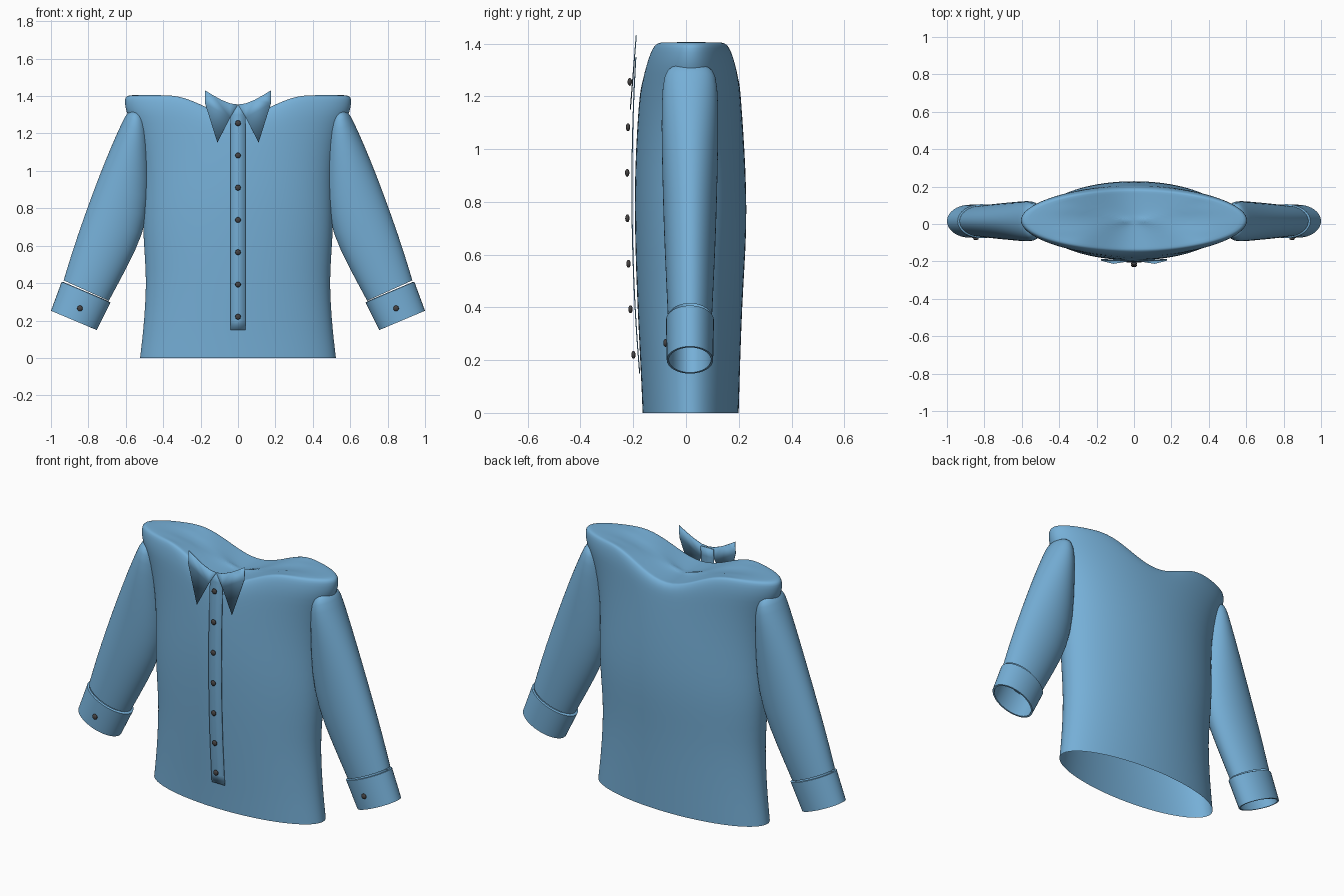
import bpy, bmesh
from math import sin, cos, pi, radians
from mathutils import Vector

if "Cube" in bpy.data.objects:
    bpy.data.objects.remove(bpy.data.objects["Cube"])


def material(name, colour):
    m = bpy.data.materials.new(name)
    m.use_nodes = True
    m.diffuse_color = (*colour, 1)
    m.node_tree.nodes["Principled BSDF"].inputs["Base Color"].default_value = (*colour, 1)
    return m


BLUE = material("shirt_blue", (0.18, 0.43, 0.68))
DARK = material("button_grey", (0.06, 0.055, 0.055))


def finish(name, bm, mat, angle=40, subdivide=0):
    bmesh.ops.recalc_face_normals(bm, faces=bm.faces)
    mesh = bpy.data.meshes.new(name)
    bm.to_mesh(mesh)
    bm.free()
    mesh.materials.append(mat)
    ob = bpy.data.objects.new(name, mesh)
    bpy.context.collection.objects.link(ob)
    bpy.ops.object.select_all(action="DESELECT")
    ob.select_set(True)
    bpy.context.view_layer.objects.active = ob
    bpy.ops.object.shade_smooth_by_angle(angle=radians(angle))
    if subdivide:
        ob.modifiers.new("Smooth", "SUBSURF").levels = subdivide
        ob.modifiers["Smooth"].render_levels = subdivide
    return ob


def loft(rings, cap_end=False):
    """Skin a list of equal closed rings of points."""
    bm = bmesh.new()
    loops = [[bm.verts.new(p) for p in ring] for ring in rings]
    n = len(loops[0])
    for a, b in zip(loops, loops[1:]):
        for i in range(n):
            j = (i + 1) % n
            bm.faces.new((a[i], a[j], b[j], b[i]))
    if cap_end:
        bm.faces.new(loops[-1])
    return bm


# Torso: height, half width, front y, back y
TORSO = [(0, .525, -.165, .20), (.1, .513, -.169, .203), (.2, .503, -.174, .206),
         (.4, .49, -.184, .213), (.55, .5, -.19, .222), (.7, .51, -.194, .23),
         (.85, .508, -.195, .229), (1.0, .508, -.19, .222), (1.15, .53, -.182, .213),
         (1.26, .57, -.175, .207), (1.32, .602, -.168, .203), (1.37, .607, -.158, .196),
         (1.395, .604, -.148, .187)]


def neck_dip(x, z):
    """Neckline lowers at the centre, fading out down the chest."""
    fade = min(1, max(0, (z - 1.0) / .4)) ** 2
    return .115 * fade * (.5 + .5 * cos(pi * min(1, abs(x) / .37)))


def torso_ring(z, a, front, back, n=48):
    mid, half = (front + back) / 2, (back - front) / 2
    ring = []
    for i in range(n):
        t = 2 * pi * i / n
        x = a * cos(t)
        ring.append((x, mid + half * sin(t), z - neck_dip(x, z)))
    return ring


rings = [torso_ring(*level) for level in TORSO]
for k in (.97, .9, .65, .35, .08):          # closed top over the shoulders
    rings.append(torso_ring(1.405, .605 * k, .02 - .165 * k, .02 + .165 * k))
finish("torso", loft(rings, cap_end=True), BLUE, 60, 1)


def tube_ring(side, inner, outer, depth, y=.015, n=32):
    """Oval section between an inner and an outer point seen from the front."""
    i, o = Vector(inner), Vector(outer)
    mid, half = (i + o) / 2, (o - i) / 2
    ring = []
    for k in range(n):
        t = 2 * pi * k / n
        p = mid + half * cos(t)
        ring.append((side * p.x, y + depth * sin(t), p.y))
    return ring


# Sleeve sections: inner point, outer point, half depth
SLEEVE = [((.53, 1.315), (.565, 1.32), .05), ((.495, 1.295), (.592, 1.315), .09),
          ((.475, 1.22), (.617, 1.265), .106), ((.47, 1.05), (.675, 1.14), .109),
          ((.47, .85), (.752, .95), .105), ((.505, .66), (.825, .75), .1),
          ((.595, .48), (.885, .575), .092), ((.69, .305), (.933, .415), .084)]
# Cuff wall from its upper lip, down the outside and back up inside
CUFF = [((.695, .305), (.932, .405), .082), ((.682, .295), (.943, .407), .091),
        ((.755, .149), (1.0, .252), .088), ((.765, .153), (.99, .248), .08),
        ((.7, .29), (.93, .39), .08)]


def button(name, x, y, z):
    bm = bmesh.new()
    bmesh.ops.create_uvsphere(bm, u_segments=16, v_segments=8, radius=.015)
    bmesh.ops.scale(bm, vec=(1, .55, 1), verts=bm.verts)
    bmesh.ops.translate(bm, vec=(x, y, z), verts=bm.verts)
    finish(name, bm, DARK, 60)


for side, label in ((1, "left"), (-1, "right")):
    finish(label + "_sleeve", loft([tube_ring(side, *s) for s in SLEEVE]), BLUE, 60, 1)
    finish(label + "_cuff", loft([tube_ring(side, *s) for s in CUFF]), BLUE)
    button(label + "_cuff_button", side * .845, -.078, .265)


def placket_y(z):
    return -.207 + .06 * (z - .85) ** 2


# Front placket strip
bm = bmesh.new()
STEPS = 24
rows = []
for i in range(STEPS + 1):
    z = .15 + 1.2 * i / STEPS
    rows.append([bm.verts.new((x, placket_y(z), z)) for x in (-.04, .04)])
for a, b in zip(rows, rows[1:]):
    bm.faces.new((a[0], a[1], b[1], b[0]))
placket = finish("placket", bm, BLUE)
placket.modifiers.new("Thickness", "SOLIDIFY").thickness = .004

# Buttons down the placket
for i in range(7):
    z = .22 + .1725 * i
    button("front_button_%d" % (i + 1), 0, placket_y(z) - .016, z)

# Pointed collar, one flap per side
FLAP = [(0, 1.355), (.04, 1.36), (.09, 1.38), (.135, 1.405), (.176, 1.43),
        (.176, 1.36), (.11, 1.15), (.042, 1.285)]
for side, label in ((1, "left"), (-1, "right")):
    bm = bmesh.new()
    bm.faces.new([bm.verts.new((side * x, -.209 + .08 * (z - 1.15), z)) for x, z in FLAP])
    flap = finish(label + "_collar", bm, BLUE)
    flap.modifiers.new("Thickness", "SOLIDIFY").thickness = .004
